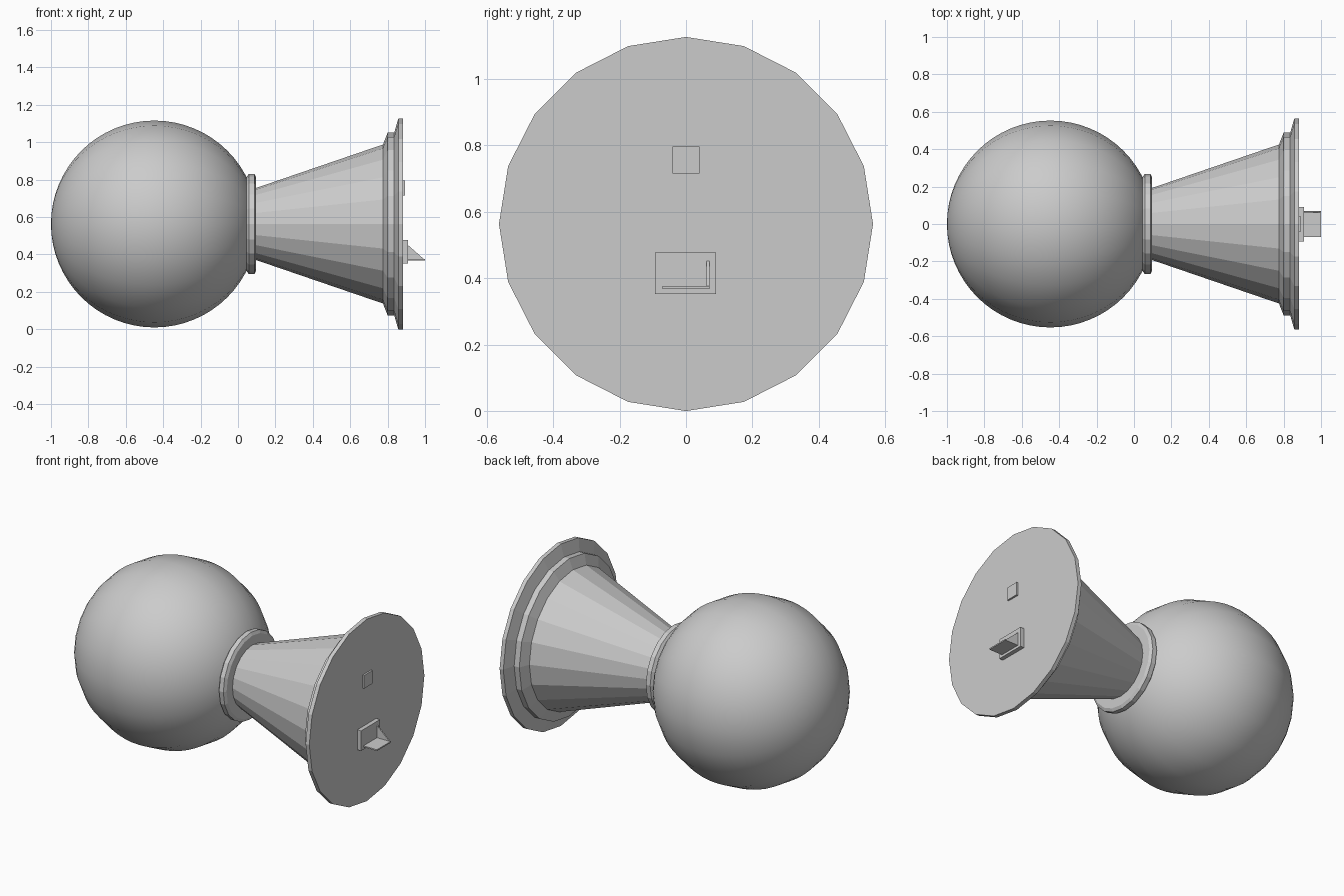
import bpy, bmesh, math
from mathutils import Matrix

if "Cube" in bpy.data.objects:
    bpy.data.objects.remove(bpy.data.objects["Cube"])

SIDES = 20
AXIS_Z = 0.563


def add_object(name, bm, smooth=False):
    bmesh.ops.recalc_face_normals(bm, faces=bm.faces)
    for f in bm.faces:
        f.smooth = smooth
    mesh = bpy.data.meshes.new(name)
    bm.to_mesh(mesh)
    bm.free()
    obj = bpy.data.objects.new(name, mesh)
    bpy.context.collection.objects.link(obj)
    return obj


def lathe(name, profile):
    """Revolve (x, radius) points about the horizontal axis and cap both ends."""
    bm = bmesh.new()
    rings = []
    for x, r in profile:
        rings.append([bm.verts.new((x, r * math.sin(a), AXIS_Z + r * math.cos(a)))
                      for a in (2 * math.pi * i / SIDES for i in range(SIDES))])
    for a, b in zip(rings, rings[1:]):
        for i in range(SIDES):
            j = (i + 1) % SIDES
            bm.faces.new((a[i], a[j], b[j], b[i]))
    bm.faces.new(rings[0])
    bm.faces.new(rings[-1])
    return add_object(name, bm)


def prism(name, points, depth):
    """Extrude a flat polygon along a depth vector."""
    bm = bmesh.new()
    face = bm.faces.new([bm.verts.new(p) for p in points])
    out = bmesh.ops.extrude_face_region(bm, geom=[face], use_keep_orig=True)
    moved = [g for g in out["geom"] if isinstance(g, bmesh.types.BMVert)]
    bmesh.ops.translate(bm, verts=moved, vec=depth)
    return add_object(name, bm)


def plate(name, x0, x1, y0, y1, z0, z1):
    return prism(name, [(x0, y0, z0), (x0, y1, z0), (x0, y1, z1), (x0, y0, z1)],
                 (x1 - x0, 0, 0))


# Round knob, poles along the axis
bm = bmesh.new()
bmesh.ops.create_uvsphere(
    bm, u_segments=SIDES, v_segments=32, radius=0.553,
    matrix=Matrix.Translation((-0.447, 0, AXIS_Z)) @ Matrix.Rotation(math.pi / 2, 4, 'Y'))
add_object("round_knob", bm, smooth=True)

# Collar, tapered neck and stepped base flange
lathe("neck_collar", [(0.045, 0.25), (0.058, 0.268), (0.087, 0.268), (0.097, 0.25)])
lathe("neck_and_flange", [(0.08, 0.187), (0.775, 0.425), (0.80, 0.488),
                          (0.835, 0.488), (0.857, 0.563), (0.882, 0.563)])

# Small details on the end face
plate("button", 0.87, 0.893, -0.041, 0.04, 0.715, 0.796)
plate("bracket_plate", 0.87, 0.908, -0.093, 0.091, 0.353, 0.477)
plate("bracket_shelf", 0.90, 1.0, -0.07, 0.07, 0.368, 0.376)
prism("bracket_gusset", [(0.90, 0.062, 0.37), (1.0, 0.062, 0.37), (0.90, 0.062, 0.458)],
      (0, 0.008, 0))
